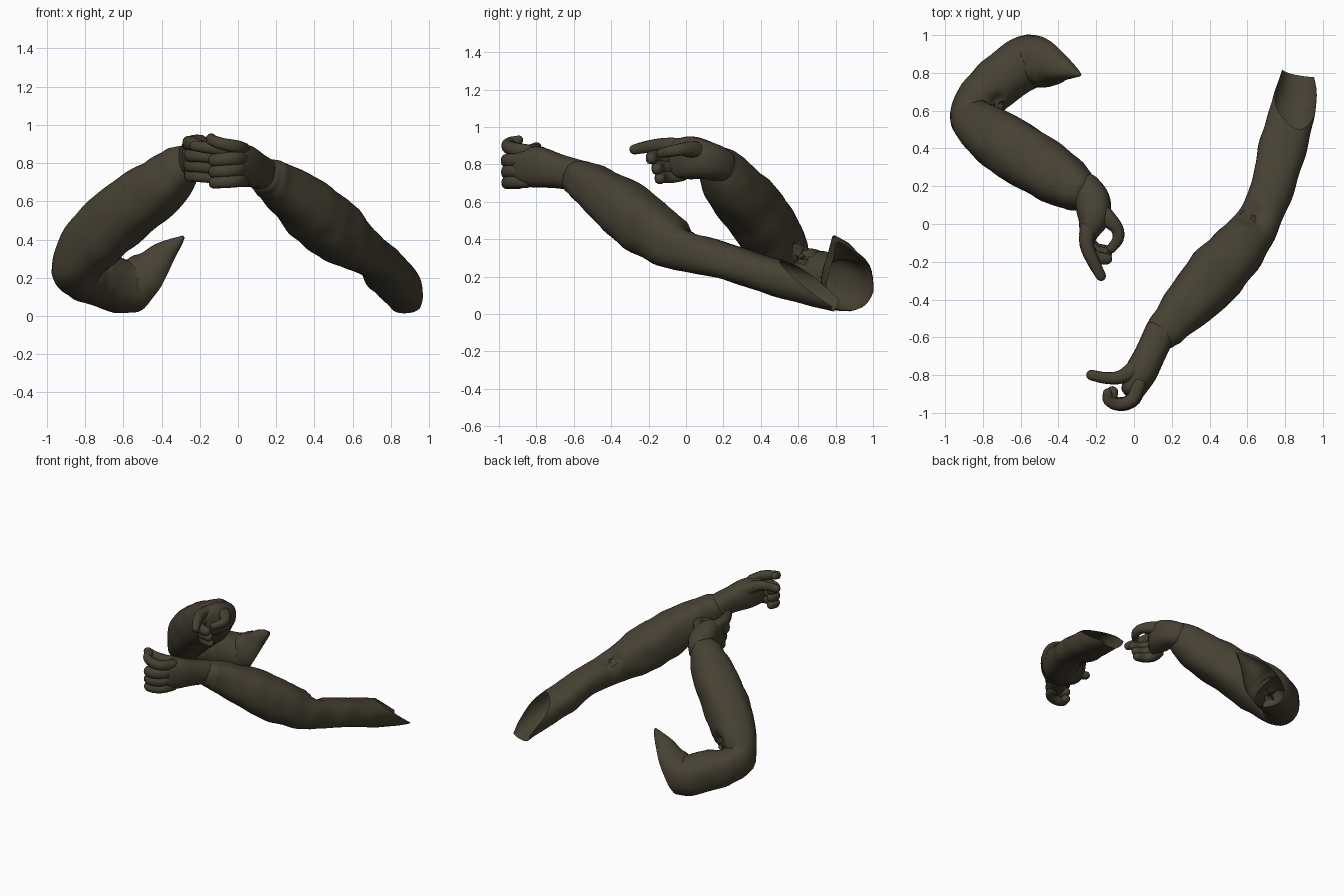
import bpy, bmesh, math
from mathutils import Vector, noise

if "Cube" in bpy.data.objects:
    bpy.data.objects.remove(bpy.data.objects["Cube"])

olive = bpy.data.materials.new("dark olive cloth")
olive.use_nodes = True
colour = (0.062, 0.053, 0.033, 1)
olive.diffuse_color = colour
bsdf = olive.node_tree.nodes["Principled BSDF"]
bsdf.inputs["Base Color"].default_value = colour
bsdf.inputs["Roughness"].default_value = 0.9


def spline(keys, steps):
    """Smooth path through keys of (x, y, z, half width, half height)."""
    keys = [Vector(k if len(k) == 5 else (*k, k[3])) for k in keys]
    keys = [2 * keys[0] - keys[1]] + keys + [2 * keys[-1] - keys[-2]]
    out = []
    for a, b, c, d in zip(keys, keys[1:], keys[2:], keys[3:]):
        for i in range(steps):
            t = i / steps
            out.append(0.5 * (2 * b + (c - a) * t + (2 * a - 5 * b + 4 * c - d) * t ** 2
                              + (3 * b - a - 3 * c + d) * t ** 3))
    return out + [keys[-2]]


def squarish(v):
    """Pushes a sine or cosine outward so the section is slightly boxy."""
    return math.copysign(abs(v) ** 0.82, v)


def tube(name, keys, sides=14, steps=4, folds=0.0, caps=(True, True), cut=None, crumple=None):
    """Swept tube with rounded ends, cloth folds and an optional slanted open end."""
    path = spline(keys, steps)
    bm = bmesh.new()
    rings = []

    def add_ring(centre, along, w, h, station):
        side = along.cross(Vector((0, 0, 1))).normalized()
        up = side.cross(along)
        ring = []
        for i in range(sides):
            ang = math.tau * i / sides
            offset = side * squarish(math.cos(ang)) * w + up * squarish(math.sin(ang)) * h
            p = centre + offset
            if folds:
                wave = math.sin(station * 1.1 + 2 * math.sin(ang + 0.5)) * noise.noise(p * 4)
                p += offset * folds * (1.5 * wave + 2 * noise.noise(p * 8))
            if crumple:
                spot, size = crumple
                near = max(0, 1 - (p - Vector(spot)).length / size)
                p -= offset * near * (0.4 + 0.8 * noise.noise(p * 28))
            ring.append(bm.verts.new(p))
        rings.append(ring)

    last = len(path) - 1
    for n, q in enumerate(path):
        p = q.xyz
        along = (path[min(n + 1, last)].xyz - path[max(n - 1, 0)].xyz).normalized()
        w, h = max(q[3], 0.004), max(q[4], 0.004)
        bulge = min(w, h, 0.045)
        dome = [math.radians(a) for a in (80, 55, 28)]
        if n == 0 and caps[0]:
            for a in dome:
                add_ring(p - along * bulge * math.sin(a), along, w * math.cos(a), h * math.cos(a), n)
        add_ring(p, along, w, h, n)
        if n == last and caps[1]:
            for a in reversed(dome):
                add_ring(p + along * bulge * math.sin(a), along, w * math.cos(a), h * math.cos(a), n)
    for a, b in zip(rings, rings[1:]):
        for i in range(sides):
            j = (i + 1) % sides
            bm.faces.new((a[i], a[j], b[j], b[i]))
    if caps[0]:
        bm.faces.new(rings[0])
    if caps[1]:
        bm.faces.new(rings[-1])
    if cut:
        bmesh.ops.bisect_plane(bm, geom=bm.verts[:] + bm.edges[:] + bm.faces[:],
                               plane_co=cut[0], plane_no=cut[1], clear_outer=True)
    bmesh.ops.recalc_face_normals(bm, faces=bm.faces[:])
    mesh = bpy.data.meshes.new(name)
    bm.to_mesh(mesh)
    bm.free()
    mesh.materials.append(olive)
    obj = bpy.data.objects.new(name, mesh)
    bpy.context.collection.objects.link(obj)
    bpy.ops.object.select_all(action="DESELECT")
    obj.select_set(True)
    bpy.context.view_layer.objects.active = obj
    bpy.ops.object.shade_smooth_by_angle(angle=math.radians(50))


# Sleeves: wrist, forearm, elbow, upper arm, with a slanted open shoulder end
tube("left_sleeve", [
    (0.145, -0.585, 0.735, 0.095), (0.20, -0.525, 0.70, 0.112), (0.33, -0.38, 0.60, 0.142),
    (0.455, -0.24, 0.49, 0.158), (0.58, -0.10, 0.39, 0.138), (0.667, 0.03, 0.33, 0.115, 0.108),
    (0.735, 0.2, 0.285, 0.115, 0.098), (0.79, 0.42, 0.215, 0.126, 0.098),
    (0.85, 0.65, 0.15, 0.115, 0.098), (0.88, 0.81, 0.107, 0.097, 0.095)],
    sides=32, steps=6, folds=0.03, caps=(True, False),
    cut=((0.87, 0.52, 0.27), (0.31, 0.57, 0.76)), crumple=((0.62, 0.04, 0.42), 0.09))
tube("right_sleeve", [
    (-0.265, 0.17, 0.81, 0.097), (-0.32, 0.195, 0.765, 0.122), (-0.41, 0.25, 0.68, 0.147),
    (-0.58, 0.36, 0.555, 0.16), (-0.74, 0.46, 0.41, 0.15, 0.16), (-0.845, 0.56, 0.265, 0.128),
    (-0.80, 0.67, 0.215, 0.132), (-0.70, 0.77, 0.185, 0.137), (-0.565, 0.855, 0.155, 0.142),
    (-0.46, 0.85, 0.225, 0.125), (-0.38, 0.825, 0.325, 0.072), (-0.285, 0.79, 0.415, 0.008)],
    sides=32, steps=6, folds=0.03, caps=(True, False),
    cut=((-0.535, 1.0, 0.14), (0.82, 0.41, -0.5)), crumple=((-0.72, 0.6, 0.33), 0.1))

# Palms
tube("left_palm", [
    (0.14, -0.57, 0.74, 0.083, 0.083), (0.085, -0.69, 0.765, 0.082, 0.093),
    (0.035, -0.79, 0.785, 0.085, 0.11), (-0.005, -0.88, 0.79, 0.065, 0.105)], sides=20)
tube("right_palm", [
    (-0.265, 0.2, 0.79, 0.083, 0.088), (-0.22, 0.12, 0.82, 0.095, 0.1),
    (-0.215, 0.03, 0.835, 0.085, 0.115), (-0.24, -0.05, 0.83, 0.052, 0.105)], sides=20)

# Left fingers: three curled around a grip, the index raised, the thumb stretched sideways
for label, z, r in (("middle", 0.825, 0.037), ("ring", 0.765, 0.036), ("little", 0.708, 0.034)):
    tube("left_" + label + "_finger", [
        (0.03, -0.85, z, r), (0.0, -0.925, z, r), (-0.06, -0.953, z - 0.005, r),
        (-0.12, -0.94, z - 0.01, r * 0.9), (-0.115, -0.89, z - 0.01, r * 0.85)])
tube("left_index_finger", [
    (0.025, -0.85, 0.87, 0.038), (-0.01, -0.93, 0.885, 0.035), (-0.08, -0.955, 0.9, 0.032),
    (-0.135, -0.935, 0.92, 0.028), (-0.14, -0.895, 0.93, 0.025)])
tube("left_thumb", [
    (0.07, -0.70, 0.80, 0.05), (0.01, -0.76, 0.84, 0.047), (-0.07, -0.81, 0.87, 0.036),
    (-0.15, -0.815, 0.88, 0.031), (-0.225, -0.80, 0.89, 0.028)])

# Right fingers: index pointing, the others part curled, the thumb arched inward
tube("right_index_finger", [
    (-0.245, -0.02, 0.9, 0.042), (-0.25, -0.11, 0.905, 0.038), (-0.215, -0.20, 0.895, 0.033),
    (-0.175, -0.275, 0.88, 0.027)])
for label, y, z, r in (("middle", -0.155, 0.84, 0.035), ("ring", -0.125, 0.785, 0.035),
                       ("little", -0.11, 0.733, 0.033)):
    tube("right_" + label + "_finger", [
        (-0.25, -0.02, z + 0.01, r), (-0.245, y + 0.03, z, r), (-0.205, y - 0.02, z, r),
        (-0.145, y - 0.03, z - 0.01, r * 0.85)])
tube("right_thumb", [
    (-0.2, 0.09, 0.86, 0.05), (-0.14, 0.03, 0.88, 0.045), (-0.09, -0.025, 0.88, 0.034),
    (-0.085, -0.08, 0.87, 0.03), (-0.12, -0.13, 0.86, 0.025)])
